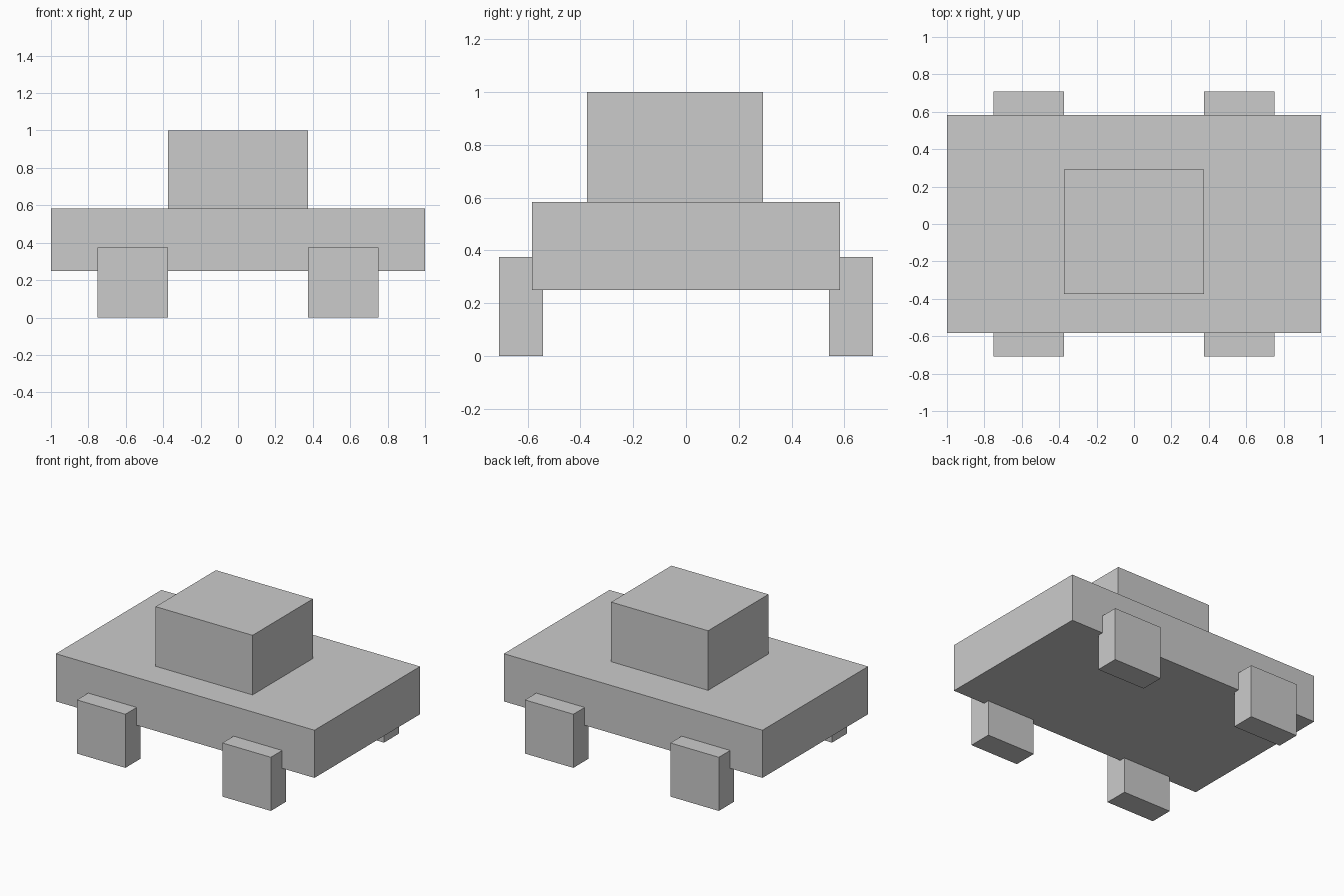
import bpy

if "Cube" in bpy.data.objects:
    bpy.data.objects.remove(bpy.data.objects["Cube"])

U = 1 / 24  # the model sits on a grid of 24 steps per unit


def box(name, lo, hi):
    """Axis-aligned box between two corners given in grid steps."""
    size = [(b - a) * U for a, b in zip(lo, hi)]
    centre = [(a + b) * U / 2 for a, b in zip(lo, hi)]
    bpy.ops.mesh.primitive_cube_add(size=1, location=centre)
    obj = bpy.context.object
    obj.name = name
    obj.scale = size
    bpy.ops.object.transform_apply(location=False, rotation=False, scale=True)
    return obj


# Main body slab and the cabin, set slightly toward the front
box("body", (-24, -14, 6), (24, 14, 14))
box("cabin", (-9, -9, 14), (9, 7, 24))

# Four blocky wheels, partly sunk into the body's long sides
for side_x, x in (("left", -18), ("right", 9)):
    for side_y, y in (("front", -17), ("back", 13)):
        box(f"{side_y}_{side_x}_wheel", (x, y, 0), (x + 9, y + 4, 9))
